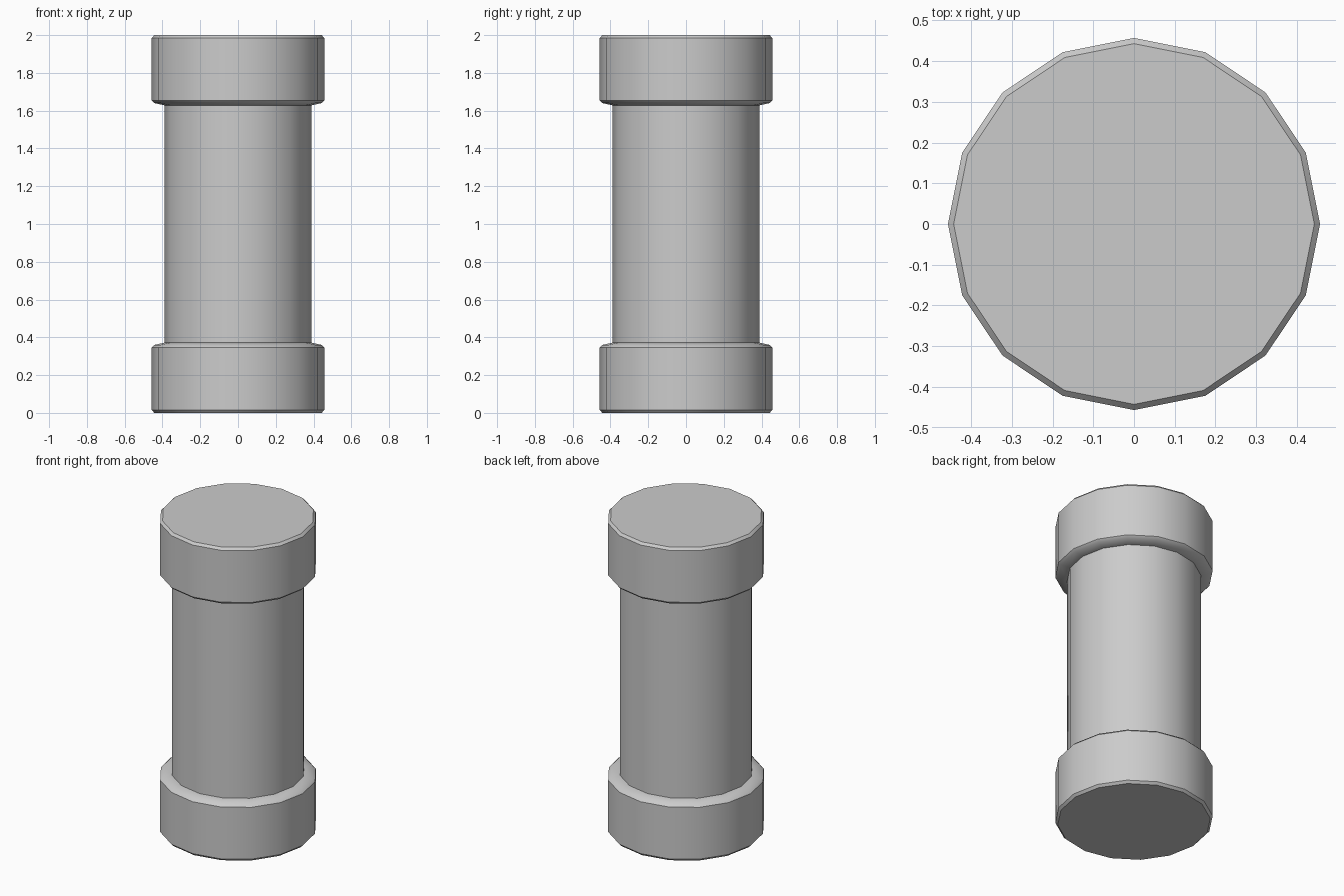
import bpy, bmesh
from math import cos, sin, pi, radians

if "Cube" in bpy.data.objects:
    bpy.data.objects.remove(bpy.data.objects["Cube"])

SIDES = 16


def lathe(name, profile):
    """Spin an (r, z) profile, listed bottom to top, into a capped solid."""
    bm = bmesh.new()
    rings = [[bm.verts.new((r * cos(2 * pi * i / SIDES), r * sin(2 * pi * i / SIDES), z))
              for i in range(SIDES)] for r, z in profile]
    for low, high in zip(rings, rings[1:]):
        for i in range(SIDES):
            j = (i + 1) % SIDES
            bm.faces.new((low[i], low[j], high[j], high[i]))
    bm.faces.new(rings[0][::-1])
    bm.faces.new(rings[-1])
    bmesh.ops.recalc_face_normals(bm, faces=bm.faces)
    mesh = bpy.data.meshes.new(name)
    bm.to_mesh(mesh)
    bm.free()
    obj = bpy.data.objects.new(name, mesh)
    bpy.context.collection.objects.link(obj)
    bpy.ops.object.select_all(action='DESELECT')
    obj.select_set(True)
    bpy.context.view_layer.objects.active = obj
    bpy.ops.object.shade_smooth_by_angle(angle=radians(35))
    return obj


# Collar profile: small outer bevel, gently sloped shoulder towards the shaft
collar = [(0.443, 0.0), (0.457, 0.015), (0.457, 0.346),
          (0.443, 0.36), (0.388, 0.372)]

# Central shaft, seated just inside both collars
lathe("shaft", [(0.388, 0.36), (0.388, 1.64)])

# Bottom collar and its mirrored counterpart
lathe("bottom_collar", collar)
lathe("top_collar", [(r, 2.0 - z) for r, z in reversed(collar)])
